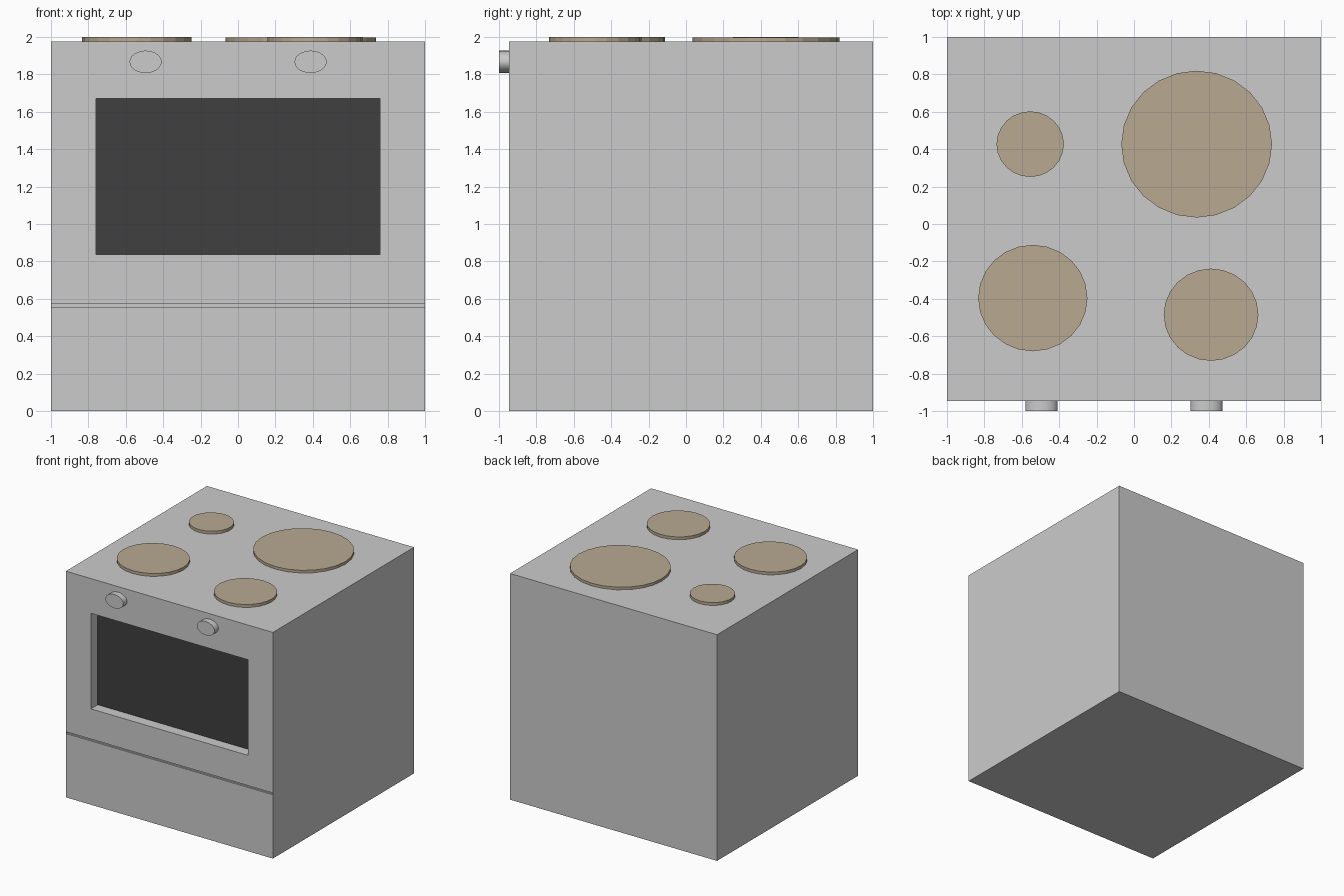
import bpy
import math

if "Cube" in bpy.data.objects:
    bpy.data.objects.remove(bpy.data.objects["Cube"])

FRONT, TOP = -0.947, 1.975


def material(name, color):
    m = bpy.data.materials.new(name)
    m.diffuse_color = (*color, 1)
    m.use_nodes = True
    m.node_tree.nodes["Principled BSDF"].inputs["Base Color"].default_value = m.diffuse_color
    return m


def box(name, lo, hi, mat=None):
    bpy.ops.mesh.primitive_cube_add(size=1, location=[(a + b) / 2 for a, b in zip(lo, hi)])
    ob = bpy.context.object
    ob.name = name
    ob.scale = [b - a for a, b in zip(lo, hi)]
    bpy.ops.object.transform_apply(location=False, rotation=False, scale=True)
    if mat:
        ob.data.materials.append(mat)
    return ob


def disc(name, center, scale, depth, rotation=(0, 0, 0), mat=None):
    bpy.ops.mesh.primitive_cylinder_add(vertices=24, radius=1, depth=depth,
                                        location=center, rotation=rotation)
    ob = bpy.context.object
    ob.name = name
    ob.scale = (*scale, 1)
    bpy.ops.object.transform_apply(location=False, rotation=True, scale=True)
    if mat:
        ob.data.materials.append(mat)
    return ob


def cut(target, cutter):
    cutter.hide_render = True
    mod = target.modifiers.new("cut", 'BOOLEAN')
    mod.operation = 'DIFFERENCE'
    mod.solver = 'EXACT'
    mod.object = cutter
    bpy.context.view_layer.objects.active = target
    bpy.ops.object.modifier_apply(modifier=mod.name)
    bpy.data.objects.remove(cutter)


brown = material("burner_brown", (0.48, 0.40, 0.29))
black = material("glass_black", (0.05, 0.05, 0.05))

# Stove body with window recess and drawer seam
body = box("stove_body", (-1, FRONT, 0), (1, 1, TOP))
cut(body, box("window_cutter", (-0.758, FRONT - 0.1, 0.837), (0.758, FRONT + 0.1, 1.672)))
cut(body, box("seam_cutter", (-0.998, FRONT - 0.1, 0.557), (0.998, FRONT + 0.015, 0.573)))

# Oven window at the back of the recess
box("oven_window", (-0.758, FRONT + 0.094, 0.837), (0.758, FRONT + 0.1, 1.672), black)

# Burners: x, y, radius, top height
burners = {
    "back_left": (-0.555, 0.427, 0.18, 2.0),
    "back_right": (0.335, 0.427, 0.403, 1.998),
    "front_left": (-0.541, -0.396, 0.292, 2.0),
    "front_right": (0.412, -0.485, 0.253, 2.0),
}
for name, (x, y, r, top) in burners.items():
    disc("burner_" + name, (x, y, (TOP + top) / 2), (r, r * 0.974), top - TOP, mat=brown)

# Control knobs
for name, x in (("left", -0.494), ("right", 0.388)):
    disc("knob_" + name, (x, (FRONT - 1) / 2, 1.867), (0.086, 0.06), FRONT + 1,
         rotation=(math.pi / 2, 0, 0))
    bpy.ops.object.shade_smooth_by_angle(angle=math.radians(35))
